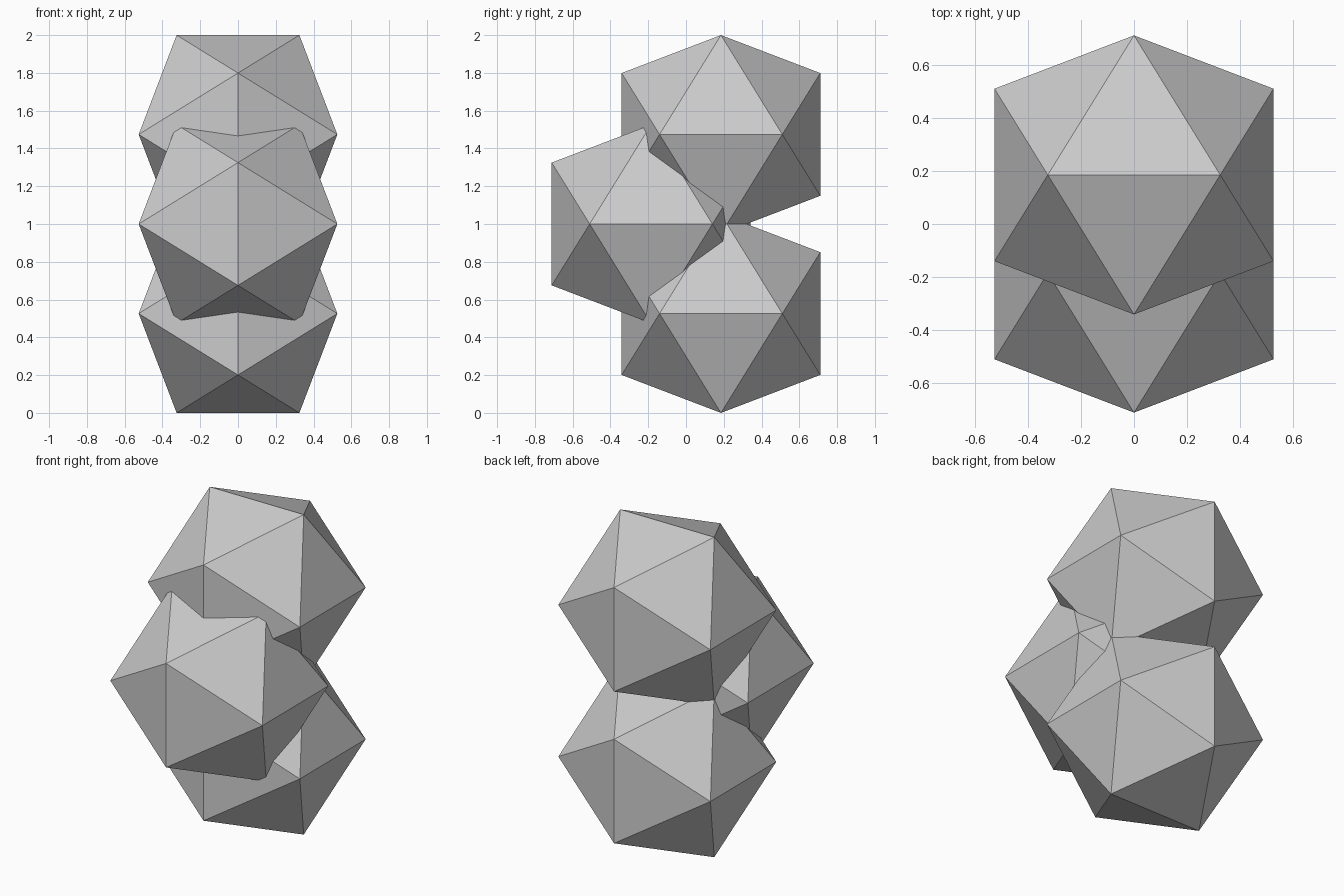
import bpy, bmesh

if "Cube" in bpy.data.objects:
    bpy.data.objects.remove(bpy.data.objects["Cube"])

SHORT = 0.325                      # half edge length
LONG = SHORT * (1 + 5 ** 0.5) / 2  # half overall width


def icosahedron(name, y, z):
    """Icosahedron from three perpendicular golden rectangles."""
    bm = bmesh.new()
    for a in (-SHORT, SHORT):
        for b in (-LONG, LONG):
            for co in ((a, 0, b), (0, b, a), (b, a, 0)):
                bm.verts.new(co)
    bmesh.ops.convex_hull(bm, input=bm.verts)
    bmesh.ops.recalc_face_normals(bm, faces=bm.faces)
    bmesh.ops.translate(bm, verts=bm.verts, vec=(0, y, z))
    mesh = bpy.data.meshes.new(name)
    bm.to_mesh(mesh)
    bm.free()
    obj = bpy.data.objects.new(name, mesh)
    bpy.context.collection.objects.link(obj)
    return obj


# Upper and lower lobes stacked at the back, middle lobe at the front
cluster = icosahedron("faceted_cluster", 0.185, LONG)
lobes = [icosahedron("upper_lobe", 0.185, 2 - LONG),
         icosahedron("middle_lobe", -0.185, 1.0)]

# Fuse the lobes into one solid
bpy.context.view_layer.objects.active = cluster
for lobe in lobes:
    union = cluster.modifiers.new("union", 'BOOLEAN')
    union.operation = 'UNION'
    union.solver = 'EXACT'
    union.object = lobe
    bpy.ops.object.modifier_apply(modifier=union.name)
    bpy.data.objects.remove(lobe)
